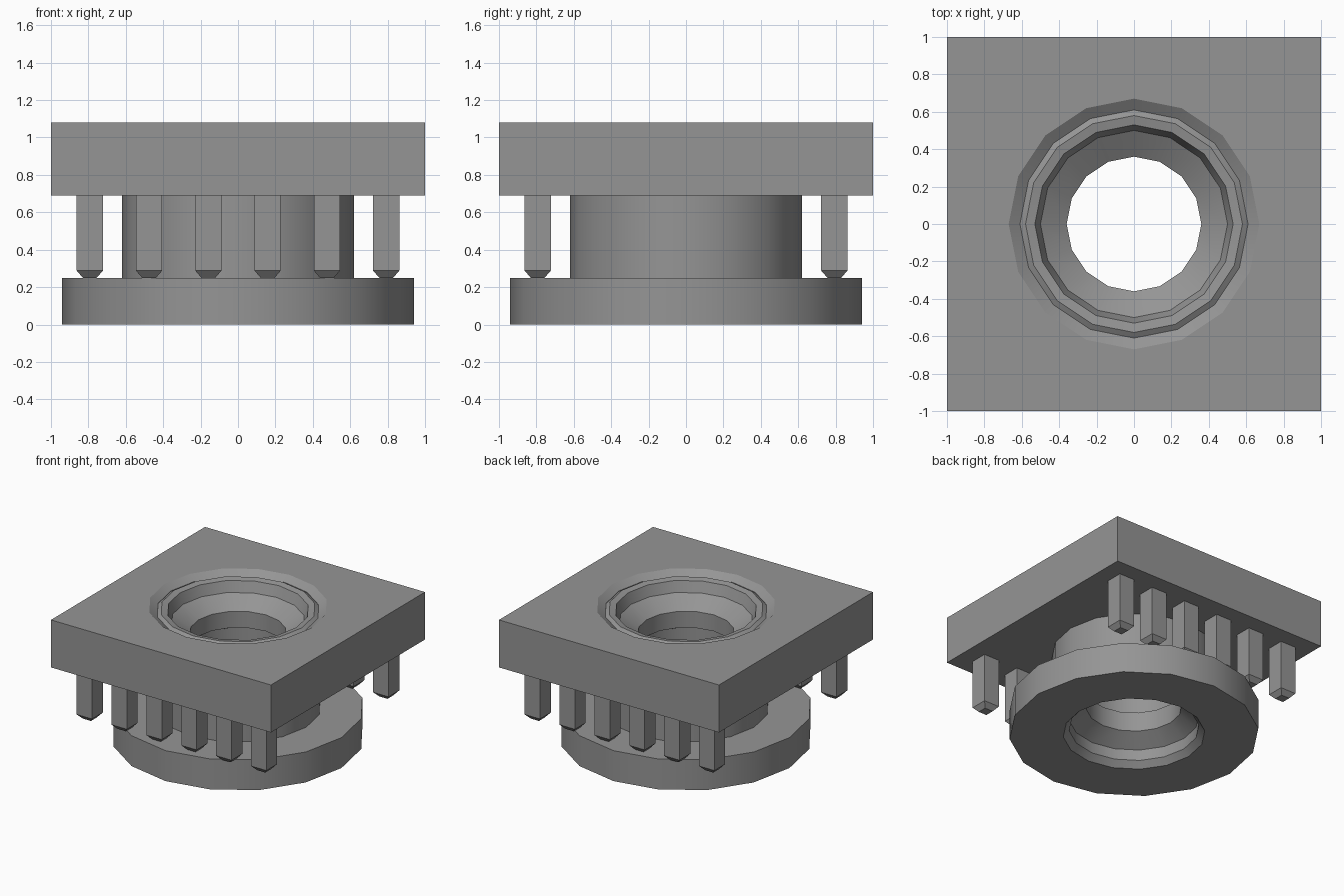
import bpy, bmesh, math

if "Cube" in bpy.data.objects:
    bpy.data.objects.remove(bpy.data.objects["Cube"], do_unlink=True)

SIDES = 16

grey = bpy.data.materials.new("mid_grey")
grey.use_nodes = True
colour = (0.3, 0.3, 0.3, 1)
grey.diffuse_color = colour
grey.node_tree.nodes["Principled BSDF"].inputs["Base Color"].default_value = colour


def finish(name, bm):
    bmesh.ops.recalc_face_normals(bm, faces=bm.faces)
    mesh = bpy.data.meshes.new(name)
    bm.to_mesh(mesh)
    bm.free()
    mesh.materials.append(grey)
    obj = bpy.data.objects.new(name, mesh)
    bpy.context.collection.objects.link(obj)
    bpy.ops.object.select_all(action="DESELECT")
    obj.select_set(True)
    bpy.context.view_layer.objects.active = obj
    bpy.ops.object.shade_smooth_by_angle(angle=math.radians(30))
    return obj


def lathe(name, profile):
    """Closed profile of (radius, z, is_square) swept around the z axis."""
    bm = bmesh.new()
    rings = []
    for radius, z, square in profile:
        ring = []
        for i in range(SIDES):
            a = 2 * math.pi * i / SIDES
            c, s = math.cos(a), math.sin(a)
            r = radius / max(abs(c), abs(s)) if square else radius
            ring.append(bm.verts.new((r * c, r * s, z)))
        rings.append(ring)
    for a, b in zip(rings, rings[1:] + rings[:1]):
        for i in range(SIDES):
            j = (i + 1) % SIDES
            bm.faces.new((a[i], a[j], b[j], b[i]))
    return finish(name, bm)


# Square top block with a bevelled round opening
lathe("top_block", [
    (1.0, 0.69, True), (1.0, 1.08, True),
    (0.67, 1.08, False), (0.61, 1.04, False), (0.61, 0.69, False)])

# Flanged hollow spool: wide base, neck, raised lip and stepped bore
spool = [
    (0.94, 0.0), (0.94, 0.25), (0.62, 0.25), (0.62, 1.03),
    (0.58, 1.055), (0.53, 1.045), (0.50, 0.96), (0.36, 0.87),
    (0.36, 0.735), (0.39, 0.72), (0.39, 0.405), (0.36, 0.39),
    (0.36, 0.23), (0.49, 0.14), (0.49, 0.05), (0.535, 0.0)]
lathe("flanged_spool", [(r, z, False) for r, z in spool])


# Two rows of square pins with tapered tips
def pin(name, x, y):
    bm = bmesh.new()
    rings = []
    for half, z in ((0.037, 0.25), (0.07, 0.288), (0.07, 0.70)):
        rings.append([bm.verts.new((x + sx * half, y + sy * half, z))
                      for sx, sy in ((-1, -1), (1, -1), (1, 1), (-1, 1))])
    for a, b in zip(rings, rings[1:]):
        for i in range(4):
            j = (i + 1) % 4
            bm.faces.new((a[i], a[j], b[j], b[i]))
    bm.faces.new(rings[0])
    bm.faces.new(rings[-1])
    finish(name, bm)


for row, y in (("front", -0.793), ("back", 0.793)):
    for i in range(6):
        pin(f"{row}_pin_{i + 1}", (i - 2.5) * 0.317, y)
